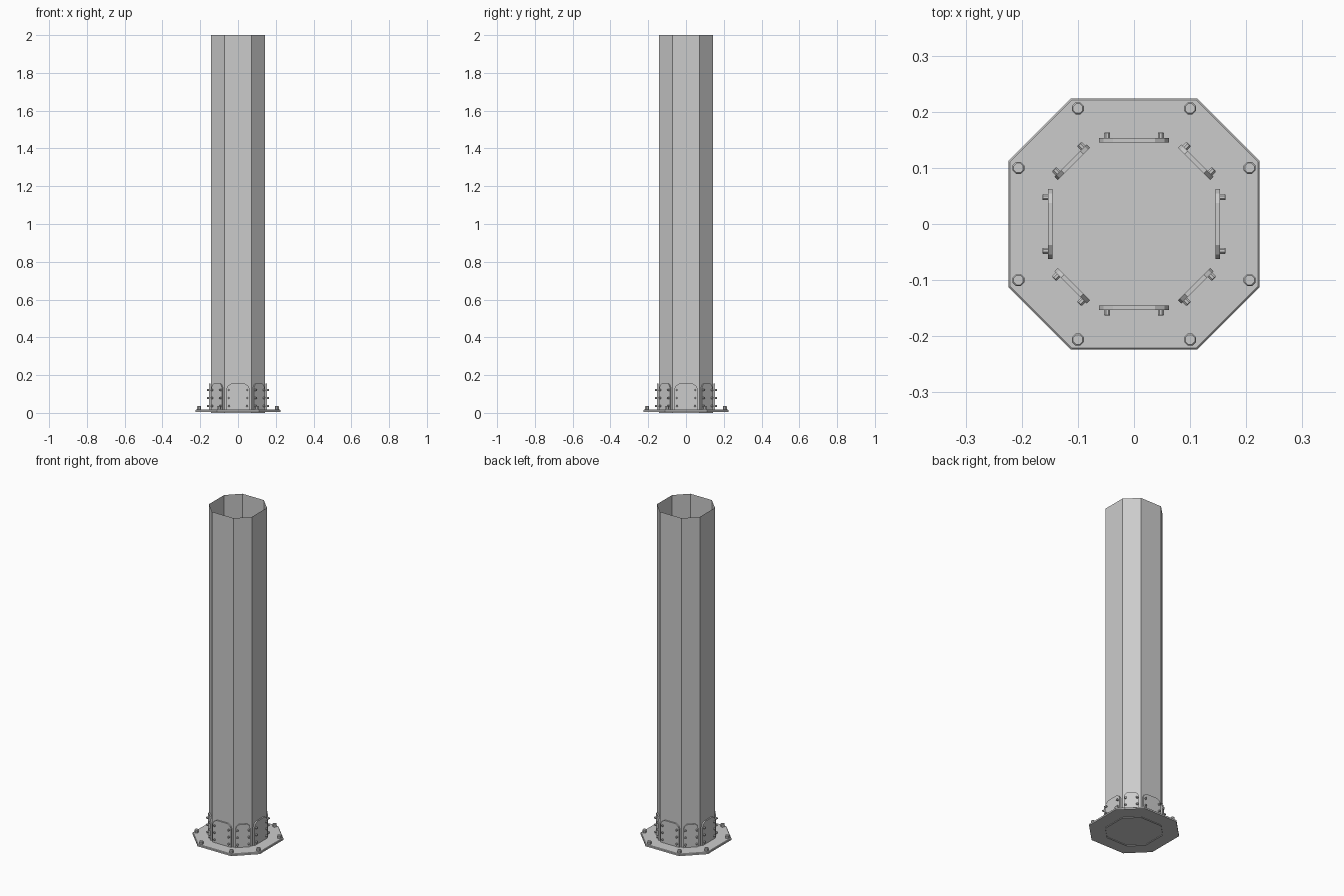
import bpy, bmesh
from math import pi, cos, sin
from mathutils import Matrix, Vector

if "Cube" in bpy.data.objects:
    bpy.data.objects.remove(bpy.data.objects["Cube"])


def make_object(name, bm):
    bmesh.ops.recalc_face_normals(bm, faces=bm.faces)
    mesh = bpy.data.meshes.new(name)
    bm.to_mesh(mesh)
    bm.free()
    ob = bpy.data.objects.new(name, mesh)
    bpy.context.collection.objects.link(ob)
    return ob


def octagon(a):
    # Octagon whose axis-aligned sides are as long as half its width
    b = a / 2
    return [(a, -b), (a, b), (b, a), (-b, a), (-a, b), (-a, -b), (-b, -a), (b, -a)]


def loft(bm, rings, cap=True, mat=Matrix()):
    # Skin a stack of matching rings, optionally closing both ends
    loops = [[bm.verts.new(mat @ Vector(p)) for p in ring] for ring in rings]
    n = len(loops[0])
    for lo, hi in zip(loops, loops[1:]):
        for i in range(n):
            j = (i + 1) % n
            bm.faces.new((lo[i], lo[j], hi[j], hi[i]))
    if cap:
        bm.faces.new(loops[0][::-1])
        bm.faces.new(loops[-1])


def bolt(bm, r, h, mat):
    # Eight-sided bolt head with a bevelled top, along local z
    rings = [[(s * cos(pi / 8 + k * pi / 4), s * sin(pi / 8 + k * pi / 4), z)
              for k in range(8)]
             for s, z in ((r, 0), (r, h - r * 0.2), (r * 0.8, h))]
    loft(bm, rings, True, mat)


# Thin-walled open post
TUBE = 0.143
bm = bmesh.new()
loft(bm, [[(x, y, z) for x, y in octagon(TUBE)] for z in (0, 2)], cap=False)
make_object("post", bm)

# Base plate with bevelled rim
PLATE_TOP = 0.018
bm = bmesh.new()
loft(bm, [[(x, y, z) for x, y in octagon(a)]
          for a, z in ((0.224, 0.006), (0.224, 0.015), (0.221, PLATE_TOP))])
make_object("base_plate", bm)

# Anchor bolts near the plate corners
bm = bmesh.new()
for sx in (-1, 1):
    for sy in (-1, 1):
        for x, y in ((0.1, 0.206), (0.206, 0.1)):
            bolt(bm, 0.0115, 0.018, Matrix.Translation((sx * x, sy * y, PLATE_TOP)))
make_object("anchor_bolts", bm)

# Brackets on every side of the post, narrower on the diagonal sides
brackets, bolts = bmesh.new(), bmesh.new()
THICK = 0.008
for i in range(8):
    diagonal = i % 2
    s = 0.66 if diagonal else 1.0
    dist = TUBE * 1.5 / 2 ** 0.5 if diagonal else TUBE + 0.002
    # Local x is sideways, local y is up, local z points outwards
    face = (Matrix.Rotation(i * pi / 4, 4, 'Z') @ Matrix.Translation((0, -dist, 0))
            @ Matrix.Rotation(pi / 2, 4, 'X'))
    outline = [(-0.062, PLATE_TOP), (0.062, PLATE_TOP), (0.062, 0.128), (0.054, 0.144),
               (0.037, 0.155), (-0.037, 0.155), (-0.054, 0.144), (-0.062, 0.128)]
    loft(brackets, [[(x * s, z, d) for x, z in outline] for d in (0, THICK)], True, face)
    for side in (-1, 1):
        for z in (0.036, 0.079, 0.121):
            spot = Matrix.Translation((side * 0.048 * s, z, THICK))
            bolt(bolts, 0.006, 0.01, face @ spot)
make_object("side_brackets", brackets)
make_object("bracket_bolts", bolts)
